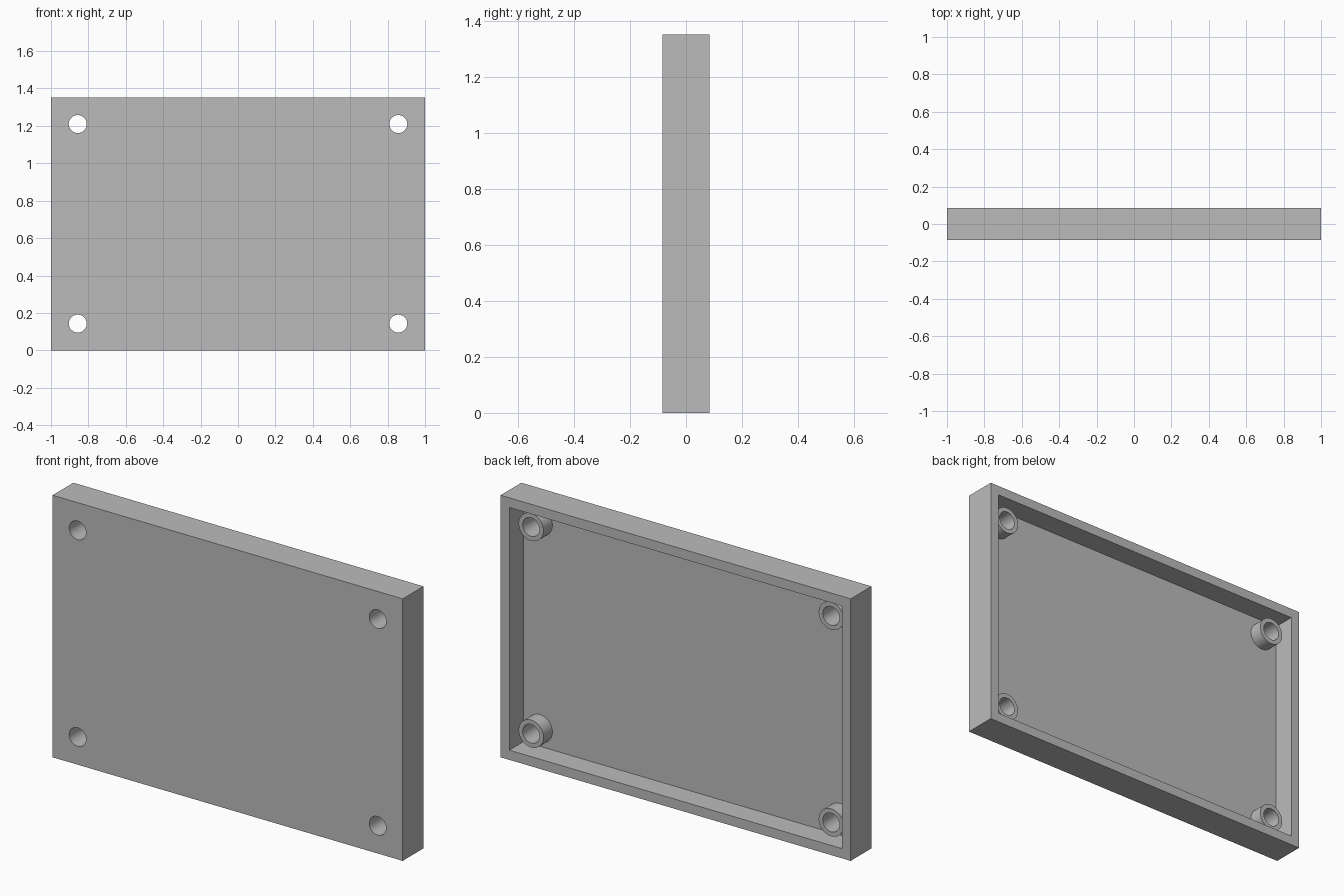
import bpy
from math import pi

cube = bpy.data.objects.get("Cube")
if cube:
    bpy.data.objects.remove(cube, do_unlink=True)

# Overall sizes
WIDTH, HEIGHT, DEPTH = 2.0, 1.353, 0.169
RIM, FLOOR = 0.05, 0.052
FRONT, BACK = -DEPTH / 2, DEPTH / 2
FLOOR_Y = FRONT + FLOOR
BOSS_TOP = 0.04
HOLE_R, BOSS_R = 0.048, 0.071
INSET = 0.143

grey = bpy.data.materials.new("plain grey")
grey.use_nodes = True
COLOUR = (0.5, 0.5, 0.5, 1)
grey.diffuse_color = COLOUR
grey.node_tree.nodes["Principled BSDF"].inputs["Base Color"].default_value = COLOUR


def finish(name):
    obj = bpy.context.object
    obj.name = name
    obj.data.materials.append(grey)
    return obj


def box(name, width, height, y0, y1):
    bpy.ops.mesh.primitive_cube_add(size=1, location=(0, (y0 + y1) / 2, HEIGHT / 2))
    obj = finish(name)
    obj.scale = (width, y1 - y0, height)
    bpy.ops.object.transform_apply(location=False, rotation=False, scale=True)
    return obj


def cylinder(name, radius, x, z, y0, y1):
    bpy.ops.mesh.primitive_cylinder_add(
        vertices=48, radius=radius, depth=y1 - y0,
        location=(x, (y0 + y1) / 2, z), rotation=(pi / 2, 0, 0))
    return finish(name)


def cut(target, cutter):
    mod = target.modifiers.new("cut", "BOOLEAN")
    mod.operation = "DIFFERENCE"
    mod.solver = "EXACT"
    mod.object = cutter
    bpy.context.view_layer.objects.active = target
    bpy.ops.object.modifier_apply(modifier=mod.name)
    bpy.data.objects.remove(cutter, do_unlink=True)


def shade(obj):
    bpy.ops.object.select_all(action="DESELECT")
    obj.select_set(True)
    bpy.context.view_layer.objects.active = obj
    bpy.ops.object.shade_smooth_by_angle(angle=pi / 6)


# Shallow tray, open at the back
tray = box("tray", WIDTH, HEIGHT, FRONT, BACK)
cut(tray, box("cavity", WIDTH - 2 * RIM, HEIGHT - 2 * RIM, FLOOR_Y, BACK + RIM))

# Screw holes and hollow bosses in the four corners
for x, side in ((WIDTH / 2 - INSET, "left"), (INSET - WIDTH / 2, "right")):
    for z, level in ((INSET, "lower"), (HEIGHT - INSET, "upper")):
        cut(tray, cylinder("hole", HOLE_R, x, z, FRONT - RIM, BACK + RIM))
        boss = cylinder(f"{level}_{side}_boss", BOSS_R, x, z, FLOOR_Y, BOSS_TOP)
        cut(boss, cylinder("bore", HOLE_R, x, z, FRONT - RIM, BACK + RIM))
        shade(boss)
shade(tray)
